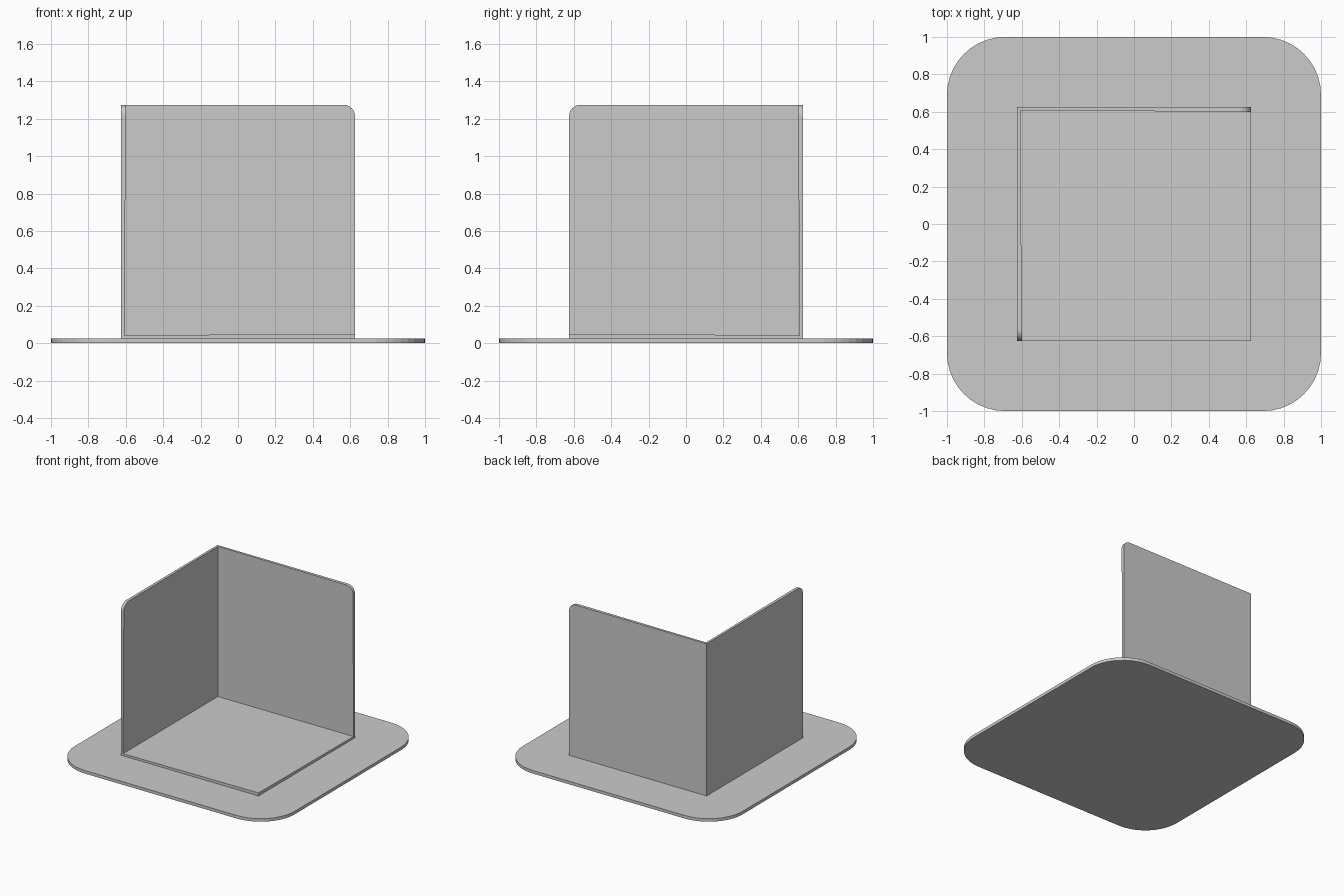
import bpy, bmesh
from math import sin, cos, pi

if "Cube" in bpy.data.objects:
    bpy.data.objects.remove(bpy.data.objects["Cube"])

T = 0.025            # sheet thickness
H = 0.625            # half width of the corner piece
TOP = T + 2 * H


def arc(cx, cy, r, start, n):
    """Quarter-circle points, counter-clockwise from the start angle."""
    return [(cx + r * cos(start + pi / 2 * i / n),
             cy + r * sin(start + pi / 2 * i / n)) for i in range(n + 1)]


def make_object(name, bm):
    mesh = bpy.data.meshes.new(name)
    bm.to_mesh(mesh)
    bm.free()
    obj = bpy.data.objects.new(name, mesh)
    bpy.context.collection.objects.link(obj)
    solid = obj.modifiers.new("thickness", 'SOLIDIFY')
    solid.thickness = T
    solid.offset = 1
    return obj


# Rounded square base plate
R = 0.31
bm = bmesh.new()
outline = []
for k, (sx, sy) in enumerate([(1, 1), (-1, 1), (-1, -1), (1, -1)]):
    outline += arc(sx * (1 - R), sy * (1 - R), R, k * pi / 2, 10)
bm.faces.new([bm.verts.new((x, y, 0)) for x, y in outline])
make_object("base_plate", bm)

# Corner piece: floor and two walls sharing their edges, walls rounded at the free top corners
r = 0.06
bm = bmesh.new()
v = bm.verts.new
corner, front_left = v((-H, H, T)), v((-H, -H, T))
front_right, back_right = v((H, -H, T)), v((H, H, T))
peak = v((-H, H, TOP))
bm.faces.new([corner, front_left, front_right, back_right])
back_arc = [v((x, H, z)) for x, z in arc(H - r, TOP - r, r, 0, 6)]
bm.faces.new([corner, back_right] + back_arc + [peak])
left_arc = [v((-H, y, z)) for y, z in arc(-H + r, TOP - r, r, pi / 2, 6)]
bm.faces.new([front_left, corner, peak] + left_arc)
bm.normal_update()
make_object("corner_walls", bm)
